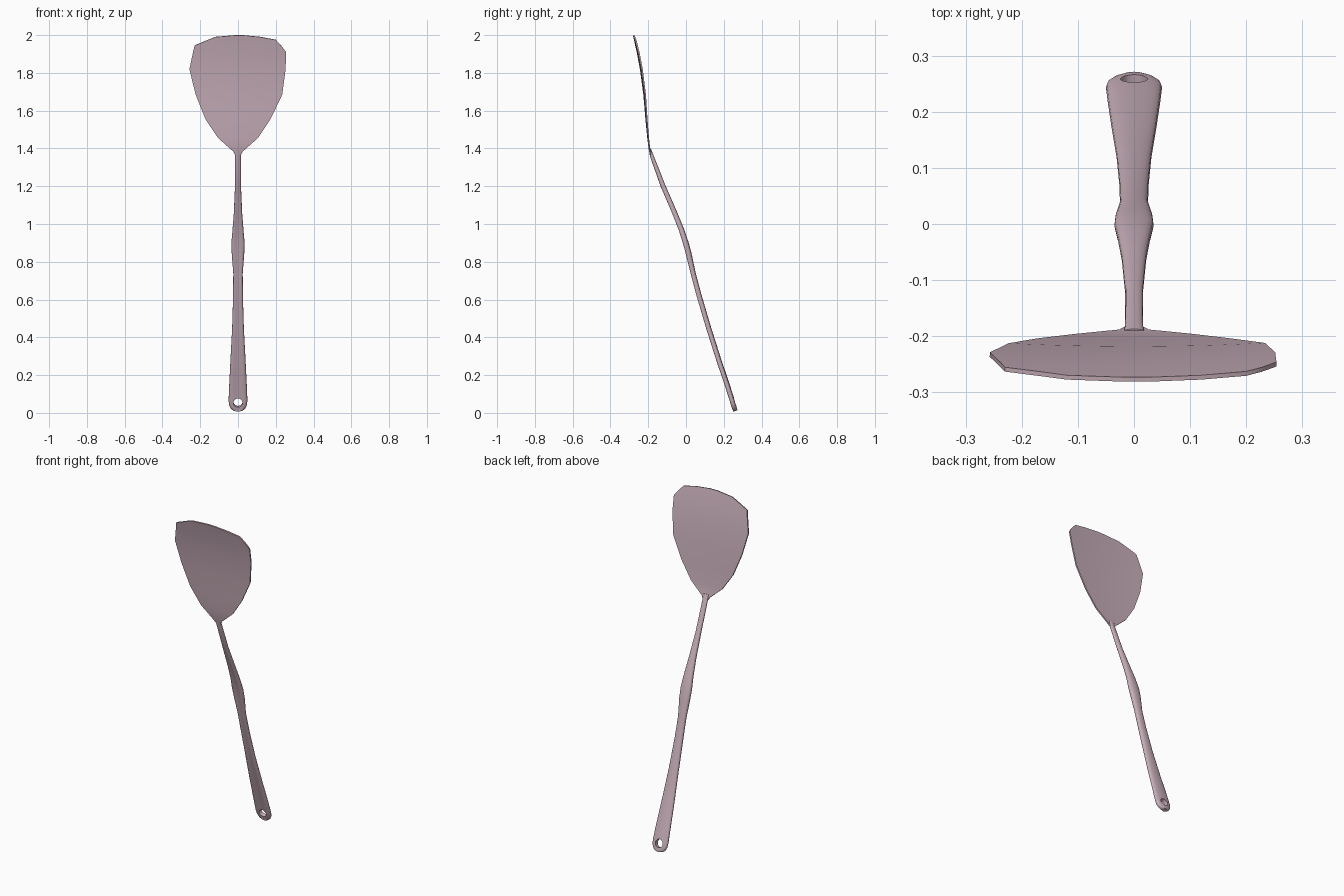
import bpy, bmesh, math
from mathutils import Vector

cube = bpy.data.objects.get("Cube")
if cube:
    bpy.data.objects.remove(cube, do_unlink=True)

mat = bpy.data.materials.new("dusty pink")
mat.use_nodes = True
mat.diffuse_color = (0.58, 0.43, 0.49, 1)
mat.node_tree.nodes["Principled BSDF"].inputs["Base Color"].default_value = (0.58, 0.43, 0.49, 1)


def make_object(name, bm):
    bmesh.ops.recalc_face_normals(bm, faces=bm.faces)
    mesh = bpy.data.meshes.new(name)
    bm.to_mesh(mesh)
    bm.free()
    mesh.materials.append(mat)
    obj = bpy.data.objects.new(name, mesh)
    bpy.context.collection.objects.link(obj)
    return obj


def apply_and_smooth(obj, angle):
    bpy.ops.object.select_all(action='DESELECT')
    obj.select_set(True)
    bpy.context.view_layer.objects.active = obj
    for m in list(obj.modifiers):
        bpy.ops.object.modifier_apply(modifier=m.name)
    bpy.ops.object.shade_smooth_by_angle(angle=math.radians(angle))


# Handle: rings of (height, depth, half width, half thickness) along a bent axis
stations = [
    (1.40, -.192, .018, .005), (1.36, -.181, .016, .010), (1.20, -.121, .016, .013),
    (1.06, -.062, .022, .015), (.97, -.026, .029, .016), (.90, -.003, .035, .017),
    (.84, .013, .033, .017), (.74, .036, .025, .015), (.62, .068, .026, .015),
    (.45, .118, .031, .015), (.28, .172, .040, .015), (.14, .219, .047, .015),
    (.065, .243, .050, .015), (.040, .250, .047, .015), (.022, .256, .037, .014),
    (.013, .259, .024, .013), (.010, .260, .012, .012)]
SIDES = 24
bm = bmesh.new()
rings = []
for i, (z, y, w, h) in enumerate(stations):
    a = stations[max(i - 1, 0)]
    b = stations[min(i + 1, len(stations) - 1)]
    along = Vector((0, b[1] - a[1], b[0] - a[0])).normalized()
    normal = Vector((0, -along.z, along.y))
    ring = []
    for k in range(SIDES):
        t = math.tau * k / SIDES
        u = math.cos(t)
        n = math.sin(t)
        n = math.copysign(abs(n) ** .7, n)
        # shallow groove down the front, rounded back
        if n < 0:
            n += .45 * max(0, 1 - (u / .6) ** 2) * (w > .02)
        ring.append(bm.verts.new(Vector((u * w, y, z)) + normal * n * h))
    rings.append(ring)
for r, s in zip(rings, rings[1:]):
    for k in range(SIDES):
        j = (k + 1) % SIDES
        bm.faces.new((r[k], r[j], s[j], s[k]))
bm.faces.new(rings[0])
bm.faces.new(rings[-1])
handle = make_object("handle", bm)

# Hanging hole through the handle end
bm = bmesh.new()
bmesh.ops.create_cone(bm, cap_ends=True, segments=24, radius1=.024, radius2=.024, depth=.2)
cutter = make_object("hole_cutter", bm)
cutter.location = (0, .246, .056)
cutter.rotation_euler = (math.radians(90 + 18), 0, 0)
cutter.hide_render = True
cut = handle.modifiers.new("hole", 'BOOLEAN')
cut.object = cutter
cut.solver = 'EXACT'
apply_and_smooth(handle, 40)
bpy.data.objects.remove(cutter, do_unlink=True)

# Blade: rows of (height, left edge, right edge, depth), dished across the width
rows = [
    (1.365, -.014, .014, -.185), (1.385, -.026, .026, -.192), (1.455, -.105, .105, -.201),
    (1.555, -.172, .172, -.211), (1.685, -.224, .234, -.222), (1.82, -.257, .252, -.240),
    (1.91, -.238, .254, -.257), (1.945, -.230, .228, -.265), (1.975, -.158, .200, -.271),
    (1.99, -.120, .120, -.275), (1.999, -.020, .030, -.277)]
COLS = 12
bm = bmesh.new()
grid = []
for z, left, right, y in rows:
    line = []
    for c in range(COLS + 1):
        x = left + (right - left) * c / COLS
        line.append(bm.verts.new((x, y + .11 * x * x, z)))
    grid.append(line)
for r, s in zip(grid, grid[1:]):
    for c in range(COLS):
        bm.faces.new((r[c], r[c + 1], s[c + 1], s[c]))
blade = make_object("blade", bm)
thick = blade.modifiers.new("thickness", 'SOLIDIFY')
thick.thickness = .008
thick.offset = 0
apply_and_smooth(blade, 40)
